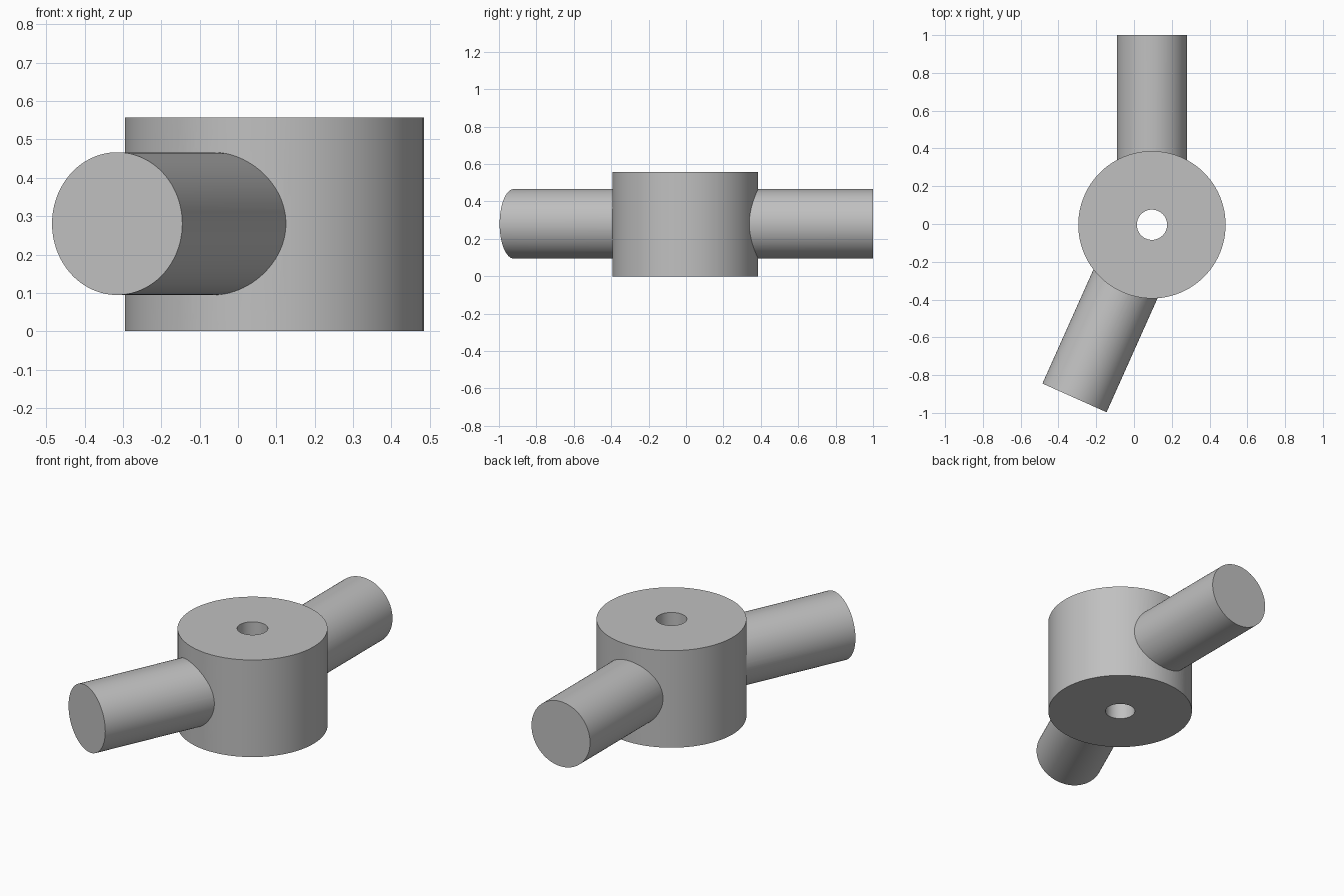
import bpy
from math import radians, sin, cos, pi
from mathutils import Vector

cube = bpy.data.objects.get("Cube")
if cube:
    bpy.data.objects.remove(cube, do_unlink=True)

# Main dimensions
CENTRE = Vector((0.095, -0.004, 0.0))
HEIGHT = 0.557
HUB_RADIUS, BORE_RADIUS, ARM_RADIUS = 0.39, 0.08, 0.186
ARM_START, ARM_END = 0.2, 1.004

grey = bpy.data.materials.new("light_grey")
grey.use_nodes = True
colour = (0.53, 0.53, 0.53, 1)
grey.diffuse_color = colour
grey.node_tree.nodes["Principled BSDF"].inputs["Base Color"].default_value = colour


def cylinder(name, radius, depth, location, rotation=(0, 0, 0)):
    bpy.ops.mesh.primitive_cylinder_add(vertices=96, radius=radius, depth=depth,
                                        location=location, rotation=rotation)
    obj = bpy.context.object
    obj.name = name
    obj.data.materials.append(grey)
    return obj


def combine(target, tool, operation):
    mod = target.modifiers.new(operation.lower(), 'BOOLEAN')
    mod.operation, mod.solver, mod.object = operation, 'EXACT', tool
    bpy.context.view_layer.objects.active = target
    bpy.ops.object.modifier_apply(modifier=mod.name)
    bpy.data.objects.remove(tool, do_unlink=True)


def arm(name, heading):
    # Horizontal rod pointing outward from the hub axis
    direction = Vector((cos(heading), sin(heading), 0))
    middle = CENTRE + direction * (ARM_START + ARM_END) / 2
    middle.z = HEIGHT / 2 + 0.002
    return cylinder(name, ARM_RADIUS, ARM_END - ARM_START, middle, (0, pi / 2, heading))


# Hub with two rods fused to it, then bored through
middle = CENTRE + Vector((0, 0, HEIGHT / 2))
hub = cylinder("hub_with_arms", HUB_RADIUS, HEIGHT, middle)
combine(hub, arm("back_arm", radians(90)), 'UNION')
combine(hub, arm("front_arm", radians(270 - 24.1)), 'UNION')
combine(hub, cylinder("bore_cutter", BORE_RADIUS, HEIGHT * 2, middle), 'DIFFERENCE')

# Smooth curved walls, crisp rims
bpy.ops.object.select_all(action='DESELECT')
hub.select_set(True)
bpy.context.view_layer.objects.active = hub
bpy.ops.object.shade_smooth_by_angle(angle=radians(30))
